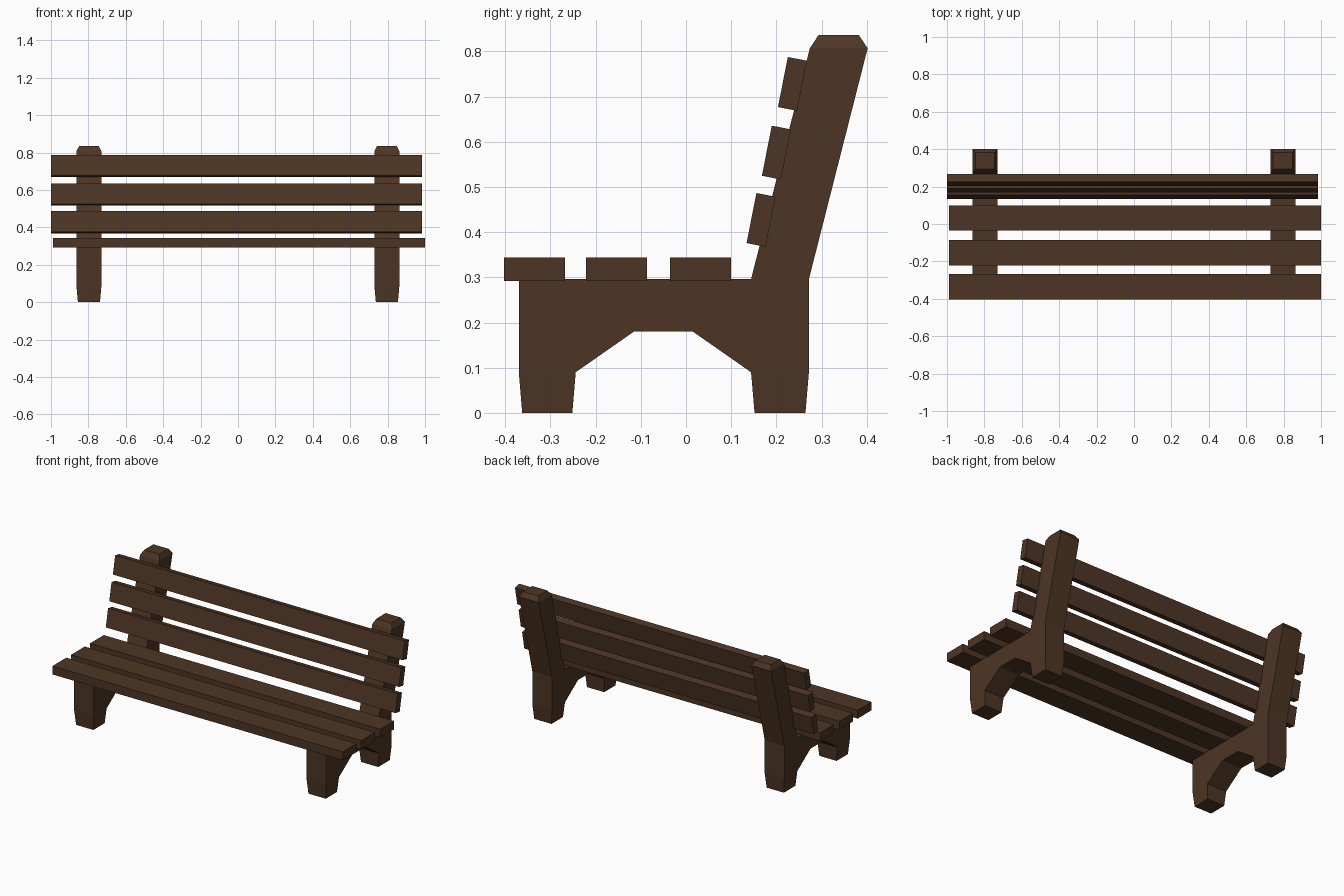
import bpy, bmesh, math
from mathutils import Matrix, Vector

cube = bpy.data.objects.get("Cube")
if cube:
    bpy.data.objects.remove(cube, do_unlink=True)

wood = bpy.data.materials.new("dark_brown_wood")
wood.use_nodes = True
color = (0.075, 0.036, 0.018, 1)
wood.diffuse_color = color
wood.node_tree.nodes["Principled BSDF"].inputs["Base Color"].default_value = color


def add_object(name, bm):
    bmesh.ops.recalc_face_normals(bm, faces=bm.faces)
    mesh = bpy.data.meshes.new(name)
    bm.to_mesh(mesh)
    bm.free()
    mesh.materials.append(wood)
    obj = bpy.data.objects.new(name, mesh)
    bpy.context.collection.objects.link(obj)
    return obj


def slat(name, center, size, tilt=0):
    bm = bmesh.new()
    bmesh.ops.create_cube(bm, size=1, matrix=Matrix.Diagonal((*size, 1)))
    obj = add_object(name, bm)
    obj.location = center
    obj.rotation_euler.x = math.radians(tilt)


def taper(bm, face, offset, scale):
    """Extrude a face vertically and shrink its end."""
    new = bmesh.ops.extrude_discrete_faces(bm, faces=[face])["faces"][0]
    mid = new.calc_center_median()
    for v in new.verts:
        v.co.x = mid.x + (v.co.x - mid.x) * scale[0]
        v.co.y = mid.y + (v.co.y - mid.y) * scale[1]
        v.co.z += offset


# Side frame outline (y, z): two feet, arch, and a leaning back post
FOOT, TOP = 0.09, 0.807
OUTLINE = [(-0.37, 0.296), (-0.37, FOOT), (-0.244, FOOT), (-0.115, 0.18),
           (0.015, 0.18), (0.144, FOOT), (0.272, FOOT), (0.272, 0.296),
           (0.402, TOP), (0.274, TOP), (0.144, 0.296)]


def side_frame(name, x, width=0.134):
    bm = bmesh.new()
    base = bm.faces.new([bm.verts.new((x - width / 2, y, z)) for y, z in OUTLINE])
    out = bmesh.ops.extrude_face_region(bm, geom=[base], use_keep_orig=True)
    moved = [g for g in out["geom"] if isinstance(g, bmesh.types.BMVert)]
    bmesh.ops.translate(bm, verts=moved, vec=Vector((width, 0, 0)))
    bmesh.ops.recalc_face_normals(bm, faces=bm.faces)
    feet = [f for f in bm.faces if all(abs(v.co.z - FOOT) < 1e-4 for v in f.verts)]
    caps = [f for f in bm.faces if all(abs(v.co.z - TOP) < 1e-4 for v in f.verts)]
    for f in feet:
        taper(bm, f, -FOOT, (0.88, 0.88))
    for f in caps:
        taper(bm, f, 0.029, (0.77, 0.70))
    add_object(name, bm)


side_frame("right_side_frame", -0.797)
side_frame("left_side_frame", 0.796)

# Seat slats
for label, y in (("front", -0.335), ("middle", -0.154), ("rear", 0.032)):
    slat(label + "_seat_slat", (0.005, y, 0.318), (1.99, 0.135, 0.052))

# Backrest slats, leaning with the posts
for label, y, z in (("lower", 0.166, 0.427), ("middle", 0.200, 0.576), ("upper", 0.2355, 0.728)):
    slat(label + "_back_slat", (-0.0075, y, z), (1.985, 0.043, 0.113), -11.2)
